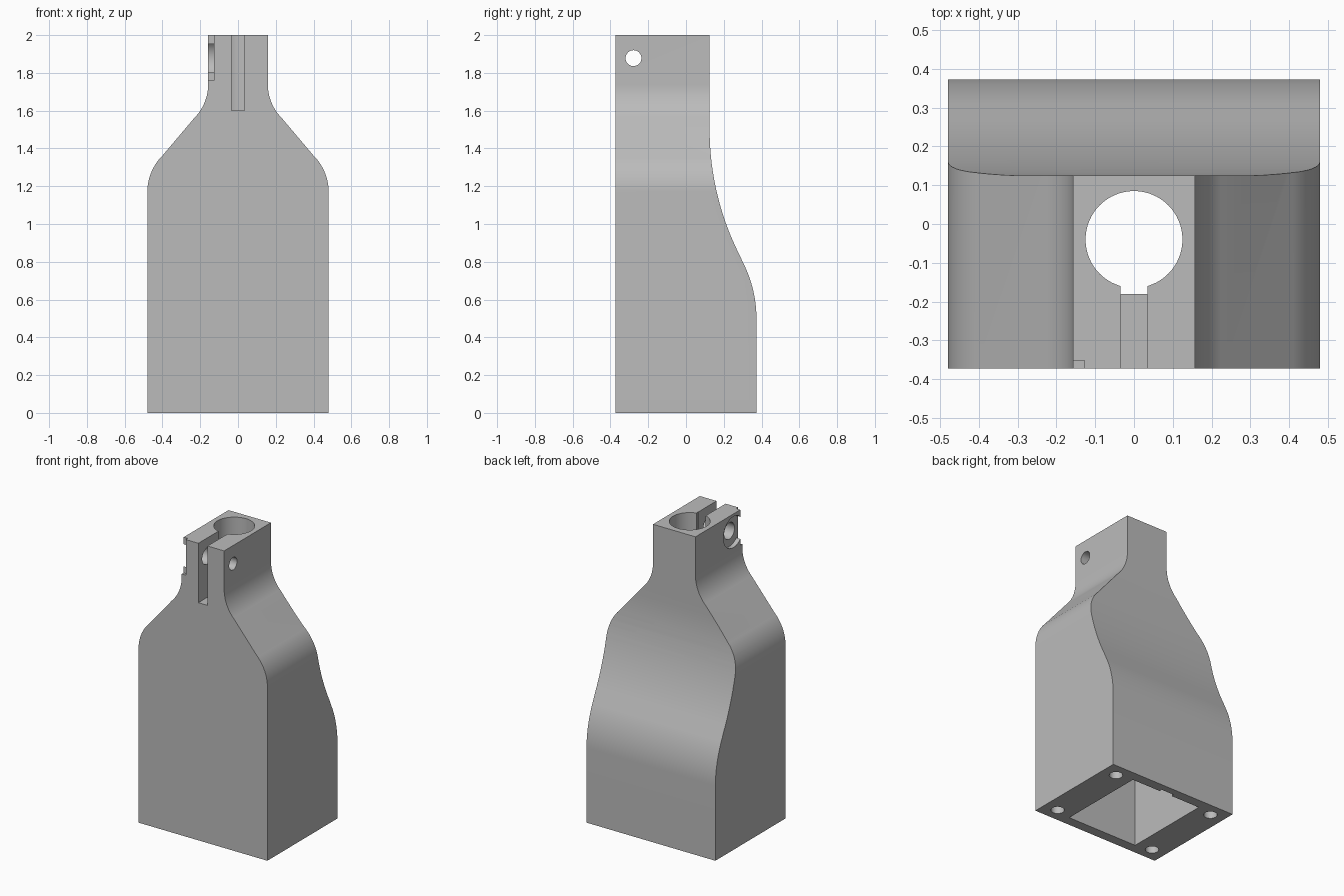
import bpy, bmesh
from math import sin, cos, pi, radians
from mathutils import Matrix, Vector

cube = bpy.data.objects.get("Cube")
if cube:
    bpy.data.objects.remove(cube)

grey = bpy.data.materials.new("plain_grey")
grey.use_nodes = True
colour = (0.5, 0.5, 0.5, 1)
grey.diffuse_color = colour
grey.node_tree.nodes["Principled BSDF"].inputs["Base Color"].default_value = colour


def finish(name, bm):
    bmesh.ops.recalc_face_normals(bm, faces=bm.faces)
    mesh = bpy.data.meshes.new(name)
    bm.to_mesh(mesh)
    bm.free()
    mesh.materials.append(grey)
    obj = bpy.data.objects.new(name, mesh)
    bpy.context.collection.objects.link(obj)
    return obj


def arc(u, z, r, start, end, n=16):
    """Points on an arc, angles in degrees."""
    angles = [radians(start + (end - start) * i / n) for i in range(n + 1)]
    return [(u + r * cos(a), z + r * sin(a)) for a in angles]


def prism(name, points, start, along):
    bm = bmesh.new()
    face = bm.faces.new([bm.verts.new(Vector(p) + Vector(start)) for p in points])
    new = bmesh.ops.extrude_face_region(bm, geom=[face])["geom"]
    bmesh.ops.translate(bm, vec=along, verts=[v for v in new if isinstance(v, bmesh.types.BMVert)])
    return finish(name, bm)


def box(name, x0, x1, y0, y1, z0, z1):
    bm = bmesh.new()
    bmesh.ops.create_cube(bm, size=1)
    bmesh.ops.scale(bm, vec=(x1 - x0, y1 - y0, z1 - z0), verts=bm.verts)
    bmesh.ops.translate(bm, vec=((x0 + x1) / 2, (y0 + y1) / 2, (z0 + z1) / 2), verts=bm.verts)
    return finish(name, bm)


def rod(name, centre, r, length, axis="Z", sides=48):
    bm = bmesh.new()
    turn = Matrix.Rotation(pi / 2, 4, "Y") if axis == "X" else Matrix()
    bmesh.ops.create_cone(bm, cap_ends=True, segments=sides, radius1=r, radius2=r,
                          depth=length, matrix=Matrix.Translation(centre) @ turn)
    return finish(name, bm)


def combine(body, tool, operation="DIFFERENCE"):
    mod = body.modifiers.new(tool.name, "BOOLEAN")
    mod.object, mod.operation, mod.solver = tool, operation, "EXACT"
    bpy.context.view_layer.objects.active = body
    bpy.ops.object.modifier_apply(modifier=mod.name)
    bpy.data.objects.remove(tool)


# Bottle-shaped front outline, mirrored about the middle
half = [(0.48, 0)] + arc(0.21, 1.17, 0.27, 0, 45) + arc(0.413, 1.74, 0.255, 225, 180) + [(0.158, 2)]
outline = half + [(-x, z) for x, z in reversed(half)]
body = prism("handle_housing", [(x, 0, z) for x, z in outline], (0, -0.373, 0), (0, 0.746, 0))

# Side outline with the sweeping back
side = [(-0.6, -0.1), (0.373, -0.1)] + arc(-0.277, 0.5, 0.65, 0, 27)
side += arc(1.595, 1.5, 1.47, 207, 180) + [(0.125, 2.1), (-0.6, 2.1)]
combine(body, prism("side_shape", [(0, y, z) for y, z in side], (-0.6, 0, 0), (1.2, 0, 0)), "INTERSECT")

# Base cavity with a small cable notch
combine(body, box("cavity", -0.265, 0.265, -0.305, 0.305, -0.1, 0.56))
combine(body, box("cable_notch", -0.05, 0.05, 0.28, 0.325, -0.1, 0.1))

# Vertical bore, its keyway and the clamp slot
combine(body, rod("bore", (0, -0.04, 1.3), 0.125, 1.6, sides=64))
combine(body, box("keyway", -0.035, 0.035, -0.18, -0.05, 0.5, 2.1))
combine(body, box("clamp_slot", -0.034, 0.034, -0.5, -0.05, 1.6, 2.1))

# Clamp screw: narrow hole, clearance hole and head recess
combine(body, rod("screw_hole", (0.1, -0.278, 1.878), 0.042, 0.25, "X"))
combine(body, rod("clearance_hole", (-0.1, -0.278, 1.878), 0.055, 0.18, "X"))
combine(body, rod("head_recess", (-0.228, -0.278, 1.878), 0.105, 0.2, "X"))
combine(body, box("recess_relief", -0.3, -0.128, -0.5, -0.352, 1.76, 2.1))

# Four screw holes in the base
for x in (-0.38, 0.38):
    for y in (-0.28, 0.28):
        combine(body, rod("base_screw_hole", (x, y, 0.1), 0.042, 0.4, sides=32))

bpy.ops.object.select_all(action="DESELECT")
body.select_set(True)
bpy.context.view_layer.objects.active = body
bpy.ops.object.shade_smooth_by_angle(angle=radians(25))
